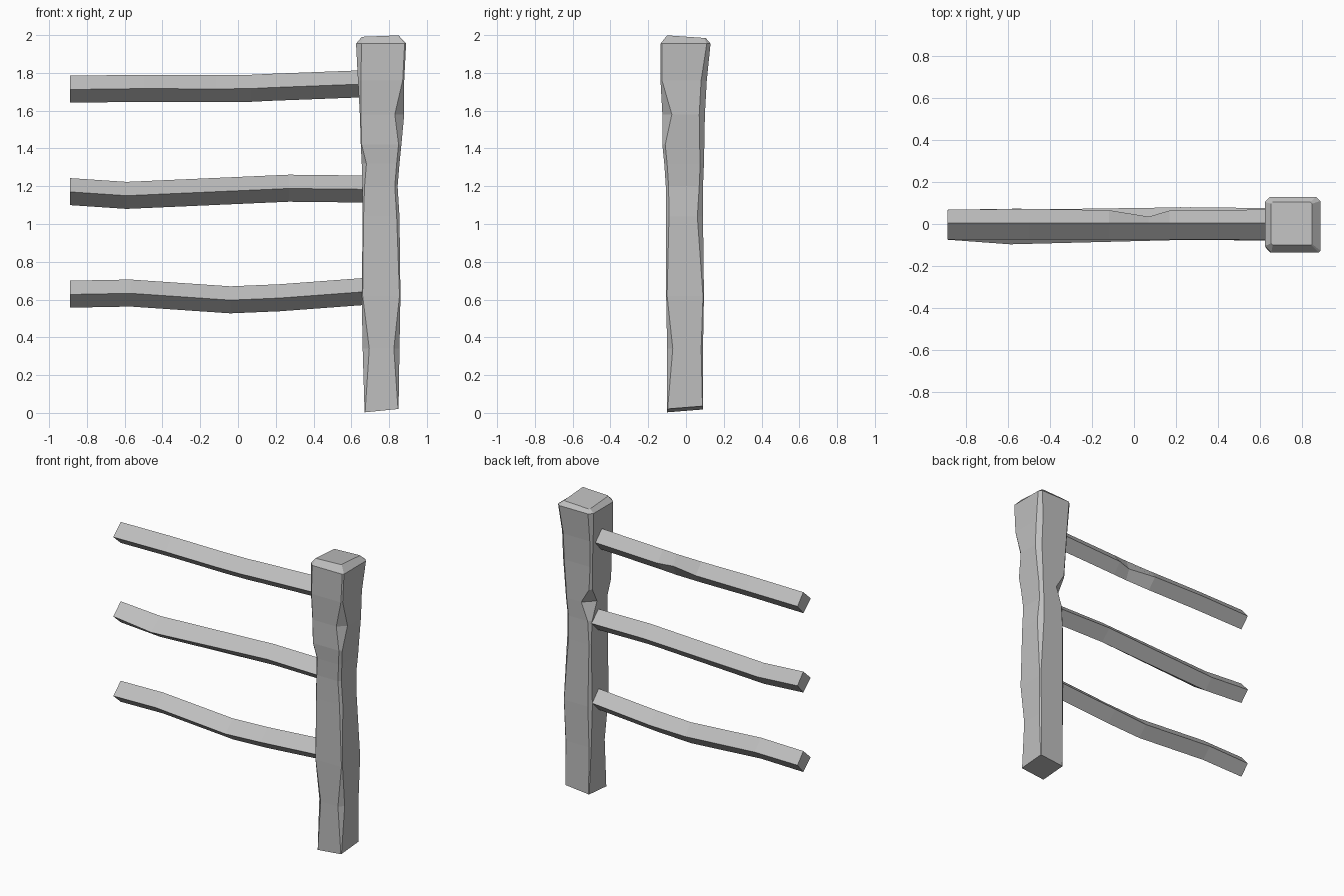
import bpy
import bmesh

cube = bpy.data.objects.get("Cube")
if cube:
    bpy.data.objects.remove(cube, do_unlink=True)

wood = bpy.data.materials.new("weathered grey wood")
wood.use_nodes = True
grey = (0.52, 0.52, 0.52, 1)
wood.diffuse_color = grey
wood.node_tree.nodes["Principled BSDF"].inputs["Base Color"].default_value = grey


def loft(name, rings):
    """Skin a row of equal cross-sections and close both ends."""
    bm = bmesh.new()
    loops = [[bm.verts.new(p) for p in ring] for ring in rings]
    for a, b in zip(loops, loops[1:]):
        for i in range(len(a)):
            j = (i + 1) % len(a)
            bm.faces.new((a[i], a[j], b[j], b[i]))
    bm.faces.new(loops[0][::-1])
    bm.faces.new(loops[-1])
    bmesh.ops.recalc_face_normals(bm, faces=bm.faces)
    mesh = bpy.data.meshes.new(name)
    bm.to_mesh(mesh)
    bm.free()
    mesh.materials.append(wood)
    obj = bpy.data.objects.new(name, mesh)
    bpy.context.collection.objects.link(obj)


def post_ring(z, x0, x1, y0, y1, cuts, tilt_x=0, tilt_y=0):
    """Rectangle with each corner hewn off by its own amount."""
    corners = ((x0, y0, 1, 1), (x1, y0, -1, 1), (x1, y1, -1, -1), (x0, y1, 1, -1))
    ring = []
    for i, ((x, y, sx, sy), c) in enumerate(zip(corners, cuts)):
        pair = [(x, y + sy * c), (x + sx * c, y)]
        ring += pair if i % 2 == 0 else pair[::-1]
    return [(x, y, z + tilt_x * (x - 0.76) + tilt_y * y) for x, y in ring]


# Hewn post: height, x range, y range, corner cuts
# (front -x, front +x, back +x, back -x)
loft("post", [
    post_ring(0.02, 0.67, 0.85, -0.10, 0.09, (.003, .003, .003, .003), 0.1, 0.08),
    post_ring(0.34, 0.66, 0.855, -0.10, 0.09, (.035, .03, .01, .01)),
    post_ring(0.62, 0.655, 0.86, -0.105, 0.095, (.005, .005, .005, .02)),
    post_ring(1.04, 0.66, 0.855, -0.105, 0.09, (.005, .015, .03, .01)),
    post_ring(1.20, 0.66, 0.845, -0.107, 0.09, (.01, .015, .02, .02)),
    post_ring(1.32, 0.655, 0.855, -0.115, 0.095, (.025, .015, .02, .07)),
    post_ring(1.42, 0.65, 0.865, -0.125, 0.097, (.005, .015, .025, .015)),
    post_ring(1.58, 0.645, 0.88, -0.125, 0.10, (.006, .05, .03, .01)),
    post_ring(1.76, 0.635, 0.88, -0.135, 0.11, (.015, .008, .03, .015)),
    post_ring(1.955, 0.625, 0.89, -0.135, 0.13, (.03, .008, .02, .025)),
    post_ring(1.988, 0.655, 0.85, -0.10, 0.105, (.008, .004, .008, .008), 0.04, -0.07),
])


def rail(name, stations):
    """Square rail set on edge; station = x, centre height, front, back."""
    loft(name, [[(x, -front, z), (x, 0.005, z - 0.07),
                 (x, back, z), (x, 0.005, z + 0.073)]
                for x, z, front, back in stations])


# Three crooked rails
rail("top_rail", [
    (-0.89, 1.712, .075, .068), (-0.5, 1.717, .075, .072), (-0.12, 1.715, .075, .066),
    (0.07, 1.717, .075, .035), (0.17, 1.722, .075, .064), (0.72, 1.743, .075, .07)])
rail("middle_rail", [
    (-0.89, 1.17, .075, .068), (-0.59, 1.15, .097, .068),
    (0.27, 1.188, .075, .08), (0.72, 1.183, .08, .075)])
rail("bottom_rail", [
    (-0.89, 0.627, .075, .068), (-0.57, 0.633, .075, .073), (-0.04, 0.597, .08, .07),
    (0.22, 0.608, .075, .08), (0.72, 0.645, .08, .075)])
